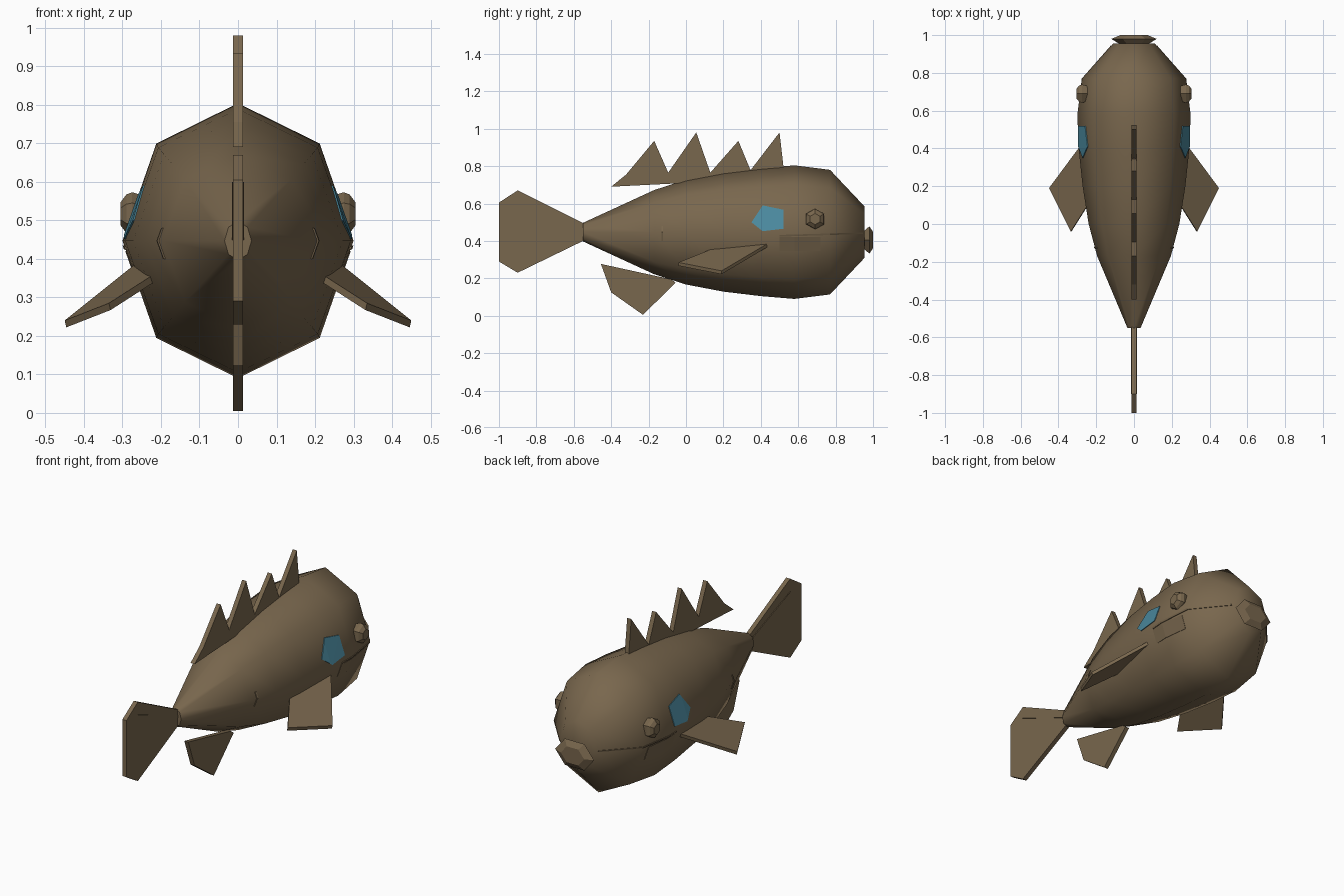
import bpy, bmesh, math
from mathutils import Vector

old = bpy.data.objects.get("Cube")
if old:
    bpy.data.objects.remove(old)

MID = 0.447  # height of the body axis
# body stations: y, half width, half height
STATIONS = [(-0.55, 0.035, 0.05), (-0.17, 0.195, 0.225), (0.0, 0.24, 0.28), (0.2, 0.272, 0.318),
            (0.4, 0.293, 0.342), (0.58, 0.3, 0.357), (0.77, 0.275, 0.333), (0.955, 0.11, 0.137)]


def material(name, colour):
    m = bpy.data.materials.new(name)
    m.use_nodes = True
    m.diffuse_color = colour
    m.node_tree.nodes["Principled BSDF"].inputs["Base Color"].default_value = colour
    return m


brown = material("olive brown", (0.19, 0.135, 0.075, 1))
teal = material("teal blue", (0.07, 0.25, 0.34, 1))


def make(name, bm, mat=brown, smooth=None):
    bmesh.ops.recalc_face_normals(bm, faces=bm.faces)
    me = bpy.data.meshes.new(name)
    bm.to_mesh(me)
    bm.free()
    me.materials.append(mat)
    ob = bpy.data.objects.new(name, me)
    bpy.context.collection.objects.link(ob)
    if smooth:
        bpy.ops.object.select_all(action='DESELECT')
        bpy.context.view_layer.objects.active = ob
        ob.select_set(True)
        bpy.ops.object.shade_smooth_by_angle(angle=math.radians(smooth))
    return ob


def loft(rings):
    """Skin closed rings of points and cap both ends."""
    bm = bmesh.new()
    rows = [[bm.verts.new(p) for p in r] for r in rings]
    n = len(rows[0])
    for a, b in zip(rows, rows[1:]):
        for i in range(n):
            j = (i + 1) % n
            bm.faces.new((a[i], a[j], b[j], b[i]))
    bm.faces.new(rows[0])
    bm.faces.new(rows[-1])
    return bm


def slab(points, offset):
    return loft([points, [Vector(p) + Vector(offset) for p in points]])


def upright_fin(name, outline, half=0.0125):
    return make(name, slab([(-half, y, z) for y, z in outline], (2 * half, 0, 0)))


def skin_x(y, z):
    """Half width of the octagonal body at a point of its side."""
    y = min(max(y, STATIONS[0][0]), STATIONS[-1][0])
    for (y0, w0, h0), (y1, w1, h1) in zip(STATIONS, STATIONS[1:]):
        if y <= y1:
            t = (y - y0) / (y1 - y0)
            w, h = w0 + t * (w1 - w0), h0 + t * (h1 - h0)
            break
    c = math.sqrt(0.5)
    u = abs(z - MID) / h
    return w * (1 - u * (1 - c) / c) if u < c else w * c * (1 - u) / (1 - c)


def side_plate(name, outline, side, mat, lift):
    """Thin plate that follows the side of the body."""
    bm = bmesh.new()
    bm.faces.new([bm.verts.new((0, y, z)) for y, z in outline])
    cuts = [((0, s[0], 0), (0, 1, 0)) for s in STATIONS] + [((0, 0, MID), (0, 0, 1))]
    for co, no in cuts:
        bmesh.ops.bisect_plane(bm, geom=bm.verts[:] + bm.edges[:] + bm.faces[:],
                               plane_co=co, plane_no=no)
    bmesh.ops.triangulate(bm, faces=bm.faces)
    base = bm.faces[:]
    for v in bm.verts:
        v.co.x = side * (skin_x(v.co.y, v.co.z) - 0.002)
    grown = bmesh.ops.extrude_face_region(bm, geom=base, use_keep_orig=True)
    for v in grown["geom"]:
        if isinstance(v, bmesh.types.BMVert):
            v.co.x += side * (lift + 0.002)
    return make(name, bm, mat)


# body
angles = [i * math.pi / 4 for i in range(8)]
make("body", loft([[(w * math.sin(a), y, MID + h * math.cos(a)) for a in angles]
                   for y, w, h in STATIONS]), smooth=60)

# lips: a faceted elongated disc
hexagon = [i * math.pi / 3 for i in range(6)]
make("lips", loft([[(0.12 * s * math.cos(a), y, 0.405 + 0.085 * s * math.sin(a)) for a in hexagon]
                   for y, s in ((0.95, 0.6), (0.965, 0.8), (0.98, 1), (1.0, 0.6))]))

# upright fins
upright_fin("dorsal_fin", [(-0.4, 0.69), (-0.32, 0.755), (-0.17, 0.935), (-0.095, 0.765),
                           (0.055, 0.98), (0.13, 0.765), (0.28, 0.935), (0.345, 0.778),
                           (0.5, 0.98), (0.523, 0.78), (0.3, 0.74), (0.0, 0.71)])
upright_fin("tail_fin", [(-1, 0.29), (-1, 0.605), (-0.9, 0.67), (-0.54, 0.49),
                         (-0.54, 0.405), (-0.9, 0.23)])
upright_fin("tail_ray", [(-0.9, 0.6), (-0.54, 0.46), (-0.54, 0.445)], 0.016)
upright_fin("belly_fin", [(-0.455, 0.277), (-0.4, 0.125), (-0.23, 0.005),
                          (-0.055, 0.177), (-0.08, 0.195)])

for side, label in ((1, "left"), (-1, "right")):
    # pectoral fin
    fin = [(0.265, 0.44, 0.388), (0.45, 0.19, 0.24), (0.335, -0.04, 0.285), (0.215, 0.15, 0.362)]
    make(label + "_pectoral_fin",
         slab([(side * x, y, z) for x, y, z in fin], (-side * 0.004, 0, -0.018)))

    # eye: hexagonal disc with a sloped rim
    make(label + "_eye", loft([[(side * x, 0.69 + r * math.sin(a), 0.517 + r * math.cos(a))
                                for a in hexagon]
                               for x, r in ((0.24, 0.045), (0.275, 0.056), (0.29, 0.05), (0.305, 0.03))]))

    # cheek patch, mouth line, gill plate and flank mark
    side_plate(label + "_cheek_patch", [(0.35, 0.5), (0.41, 0.59), (0.52, 0.567), (0.52, 0.465),
                                        (0.41, 0.452)], side, teal, 0.004)
    side_plate(label + "_mouth_line", [(0.5, 0.423), (0.945, 0.437), (0.945, 0.445), (0.5, 0.432)],
               side, brown, 0.004)
    side_plate(label + "_gill_plate", [(0.5, 0.345), (0.72, 0.345), (0.72, 0.42), (0.5, 0.42)],
               side, brown, 0.002)
    side_plate(label + "_flank_mark", [(-0.13, 0.4), (-0.122, 0.4), (-0.122, 0.48), (-0.13, 0.48)],
               side, brown, 0.004)
